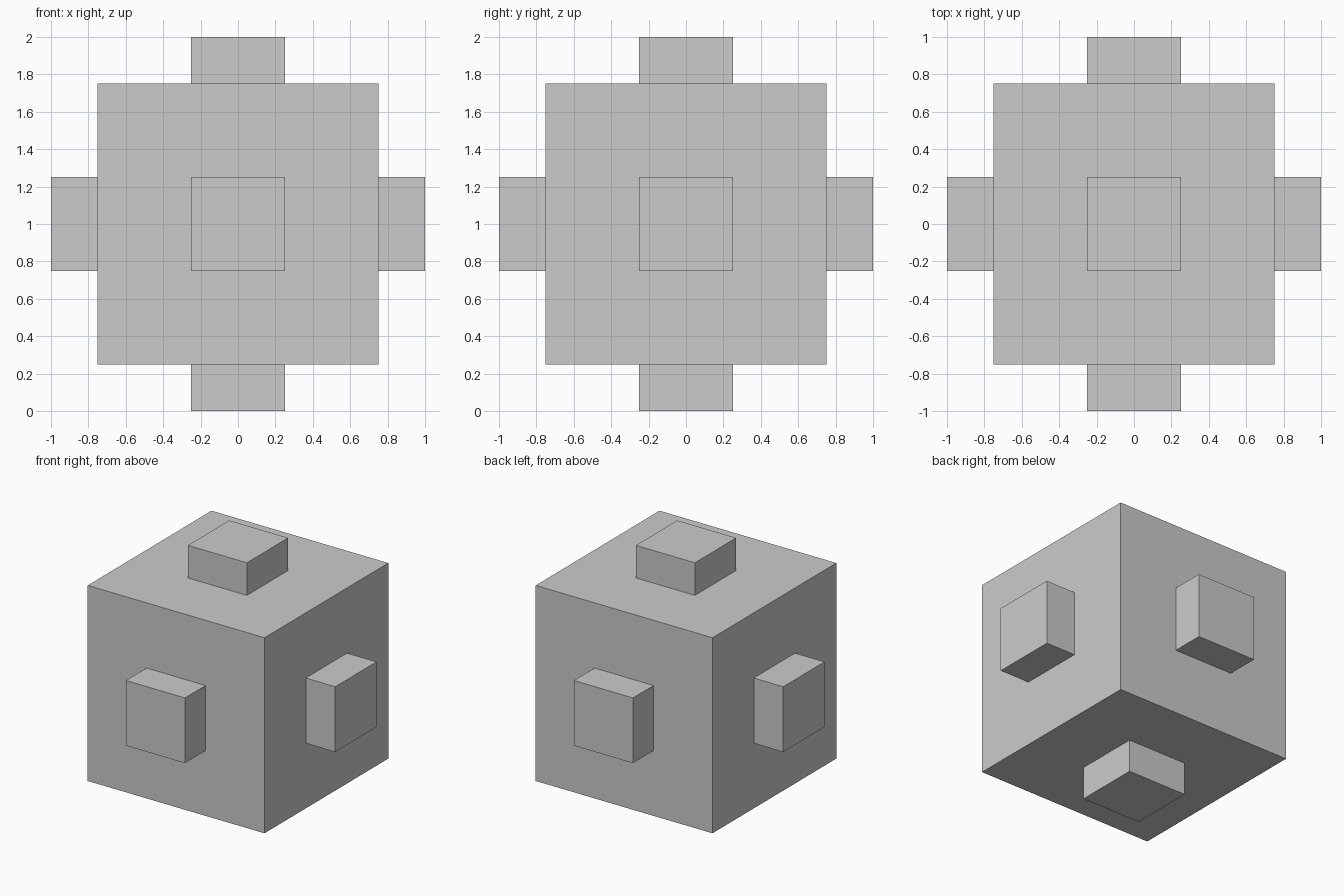
import bpy
import bmesh

if "Cube" in bpy.data.objects:
    bpy.data.objects.remove(bpy.data.objects["Cube"])

CUBE = 1.5      # body edge length
PEG = 0.5       # square peg width
HEIGHT = 0.25   # peg projection from each face

# Cube body
bm = bmesh.new()
bmesh.ops.create_cube(bm, size=CUBE)
sides = bm.faces[:]

# Square peg raised from the middle of all six faces
bmesh.ops.inset_individual(bm, faces=sides, thickness=(CUBE - PEG) / 2,
                           use_even_offset=True)
bmesh.ops.inset_individual(bm, faces=sides, thickness=0, depth=0)
for face in sides:
    offset = face.calc_center_median().normalized() * HEIGHT
    bmesh.ops.translate(bm, verts=face.verts[:], vec=offset)
bmesh.ops.recalc_face_normals(bm, faces=bm.faces[:])

mesh = bpy.data.meshes.new("pegged_cube")
bm.to_mesh(mesh)
bm.free()
cube = bpy.data.objects.new("pegged_cube", mesh)
cube.location.z = CUBE / 2 + HEIGHT
bpy.context.collection.objects.link(cube)
